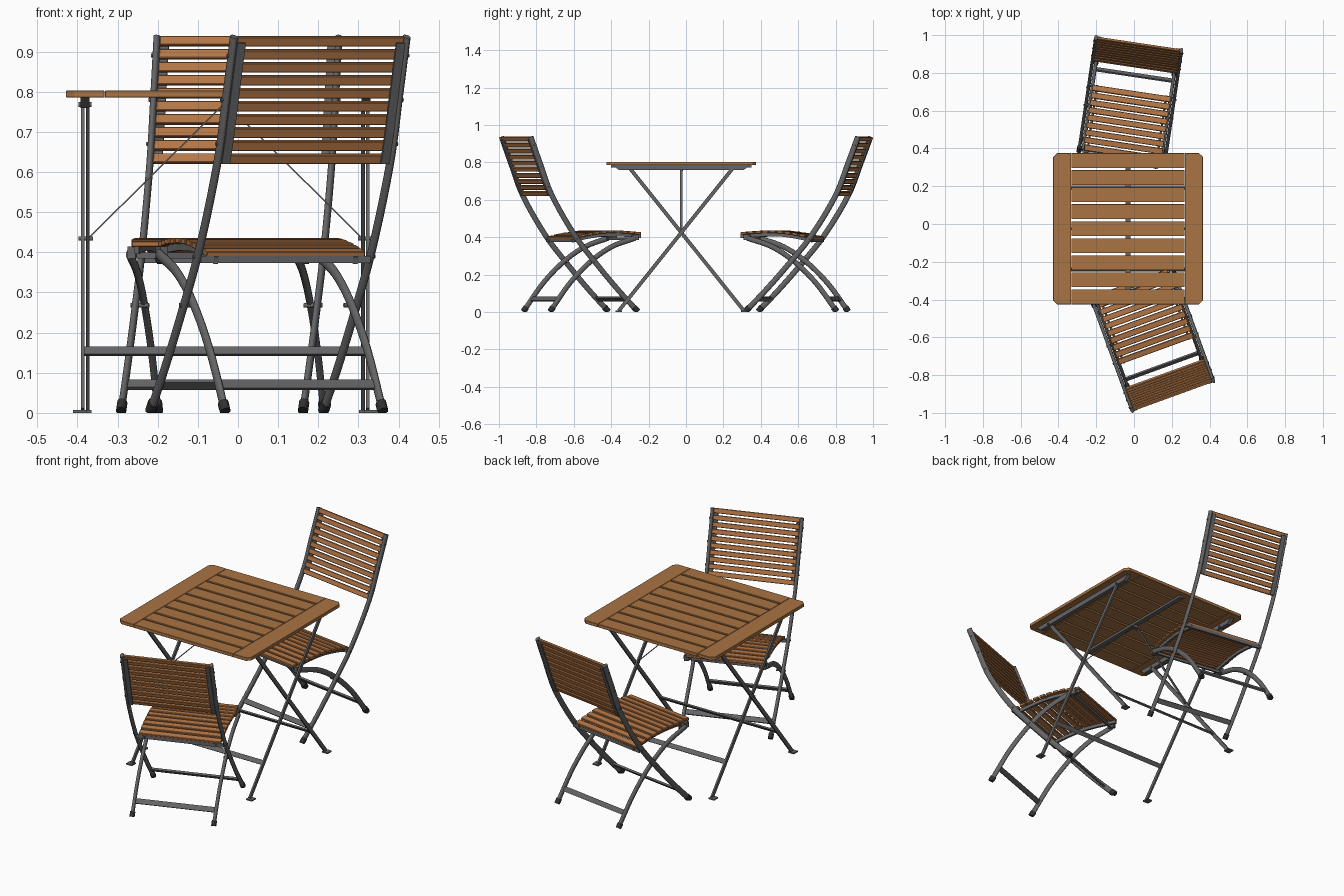
import bpy, bmesh, math
from mathutils import Matrix, Vector

if "Cube" in bpy.data.objects:
    bpy.data.objects.remove(bpy.data.objects["Cube"])


def material(name, rgb):
    m = bpy.data.materials.new(name)
    m.diffuse_color = (*rgb, 1)
    m.use_nodes = True
    m.node_tree.nodes["Principled BSDF"].inputs["Base Color"].default_value = m.diffuse_color
    return m


WOOD = material("table_wood", (0.40, 0.175, 0.057))
SLAT = material("chair_wood", (0.45, 0.18, 0.06))
METAL = material("grey_metal", (0.13, 0.13, 0.135))
RUBBER = material("black_rubber", (0.03, 0.03, 0.03))


def finish(bm, name, mat, world=Matrix(), smooth=False, bevel=0):
    bmesh.ops.recalc_face_normals(bm, faces=bm.faces)
    me = bpy.data.meshes.new(name)
    bm.to_mesh(me)
    bm.free()
    me.materials.append(mat)
    ob = bpy.data.objects.new(name, me)
    bpy.context.collection.objects.link(ob)
    ob.matrix_world = world
    if bevel:
        mod = ob.modifiers.new("edge", 'BEVEL')
        mod.width, mod.segments = bevel, 1
    if smooth:
        bpy.ops.object.select_all(action='DESELECT')
        ob.select_set(True)
        bpy.context.view_layer.objects.active = ob
        bpy.ops.object.shade_smooth_by_angle(angle=math.radians(50))


def box(bm, c, size, rot=Matrix()):
    m = Matrix.Translation(c) @ rot.to_4x4() @ Matrix.Diagonal((*size, 1))
    bmesh.ops.create_cube(bm, size=1, matrix=m)


def rod(bm, a, b, r, n=10):
    a, b = Vector(a), Vector(b)
    rot = (b - a).to_track_quat('Z', 'Y').to_matrix().to_4x4()
    bmesh.ops.create_cone(bm, cap_ends=True, segments=n, radius1=r, radius2=r,
                          depth=(b - a).length, matrix=Matrix.Translation((a + b) / 2) @ rot)


def beam(bm, a, b, wx, wn):
    """Flat bar in a y-z plane."""
    a, b = Vector(a), Vector(b)
    d = b - a
    box(bm, (a + b) / 2, (wx, wn, d.length), Matrix.Rotation(math.atan2(-d.y, d.z), 3, 'X'))


def prism(bm, pts, z0, z1):
    f = bm.faces.new([bm.verts.new((x, y, z0)) for x, y in pts])
    ext = bmesh.ops.extrude_face_region(bm, geom=[f])
    for v in ext["geom"]:
        if isinstance(v, bmesh.types.BMVert):
            v.co.z = z1


def spline(pts, steps=5):
    """Catmull-Rom through (s, z) points."""
    p = [Vector(q) for q in pts]
    p = [2 * p[0] - p[1]] + p + [2 * p[-1] - p[-2]]
    out = []
    for i in range(1, len(p) - 2):
        a, b, c, d = p[i - 1:i + 3]
        for k in range(steps):
            t = k / steps
            out.append(0.5 * (2 * b + (c - a) * t + (2 * a - 5 * b + 4 * c - d) * t * t
                              + (3 * b - a - 3 * c + d) * t ** 3))
    return out + [p[-2]]


def sweep(bm, x, path, rx, rn, n=12):
    """Oval tube along an (s, z) path, where s runs towards -y."""
    rings = []
    for i, p in enumerate(path):
        t = (path[min(i + 1, len(path) - 1)] - path[max(i - 1, 0)]).normalized()
        ring = []
        for k in range(n):
            a = 2 * math.pi * k / n
            q = p + Vector((-t.y, t.x)) * rn * math.sin(a)
            ring.append(bm.verts.new((x + rx * math.cos(a), -q.x, q.y)))
        rings.append(ring)
    for r0, r1 in zip(rings, rings[1:]):
        for k in range(n):
            bm.faces.new((r0[k], r0[(k + 1) % n], r1[(k + 1) % n], r1[k]))
    bm.faces.new(rings[0])
    bm.faces.new(rings[-1])


def at(path, i, v):
    """Point and tangent of the path where coordinate i equals v."""
    for a, b in zip(path, path[1:]):
        if min(a[i], b[i]) <= v <= max(a[i], b[i]):
            return a.lerp(b, (v - a[i]) / (b[i] - a[i])), (b - a).normalized()
    return path[-1], (path[-1] - path[-2]).normalized()


def along(t):
    """Rotation that lays a box's z axis along a downward tangent."""
    return Matrix.Rotation(-math.atan2(t.x, -t.y), 3, 'X')


POST = spline([(0, .937), (.055, .79), (.122, .62), (.25, .41), (.38, .25), (.495, .12), (.605, .006)])
ARC = spline([(.60, .395), (.47, .35), (.35, .272), (.23, .155), (.12, .006)])
SEAT = spline([(.25, .395), (.32, .412), (.42, .427), (.52, .428), (.64, .42)])
SIDES = (-1, 1)


def chair(tag, x, y, deg):
    world = Matrix.Translation((x, y, 0)) @ Matrix.Rotation(math.radians(deg), 4, 'Z')
    new = bmesh.new
    # bent back posts and arched crossing legs
    for name, path, px, rn in (("_back_posts", POST, .229, .015), ("_arched_legs", ARC, .209, .014)):
        bm = new()
        for s in SIDES:
            sweep(bm, s * px, path, .009, rn)
        for v in bm.verts:
            v.co.z = max(v.co.z, .002)
        finish(bm, tag + name, METAL, world, True)
    # rubber feet, flat on the ground
    bm = new()
    for s in SIDES:
        for path, px in ((POST, .229), (ARC, .209)):
            q, t = at(path, 1, .025)
            e = path[-1] + t * .004
            sweep(bm, s * px, [q, q.lerp(e, .5), e], .013, .017)
    for v in bm.verts:
        v.co.z = max(v.co.z, 0)
    finish(bm, tag + "_rubber_feet", RUBBER, world, True)
    # backrest slats and the strips behind them
    bm = new()
    for i in range(10):
        q, t = at(POST, 1, .926 - i * .0325)
        box(bm, (0, -q.x, q.y), (.442, .013, .025), along(t))
    finish(bm, tag + "_back_slats", SLAT, world, bevel=.002)
    bm = new()
    strip = [Vector((p.x - .009, p.y - .004)) for p in (at(POST, 1, z)[0] for z in (.925, .79, .7, .625))]
    for s in SIDES:
        for a, b in zip(strip, strip[1:]):
            beam(bm, (s * .211, -a.x, a.y), (s * .211, -b.x, b.y), .022, .007)
    finish(bm, tag + "_back_strips", METAL, world)
    # seat slats over side rails
    bm = new()
    for i in range(10):
        q, t = at(SEAT, 0, .266 + i * .0397)
        w = .42 if i < 8 else .42 - (i - 7) * .012
        box(bm, (0, -q.x, q.y), (w, .031, .014), Matrix.Rotation(-math.atan2(t.y, t.x), 3, 'X'))
    finish(bm, tag + "_seat_slats", SLAT, world, bevel=.002)
    bm = new()
    for s in SIDES:
        for a, b in zip(SEAT, SEAT[1:]):
            beam(bm, (s * .185, -a.x, a.y - .015), (s * .185, -b.x, b.y - .015), .012, .018)
        box(bm, (s * .2, -.605, .4), (.02, .035, .03))
    finish(bm, tag + "_seat_rails", METAL, world)
    # cross bars: under seat, between posts, between arched legs
    bm = new()
    box(bm, (0, -.257, .382), (.45, .012, .018))
    box(bm, (0, -.60, .392), (.40, .01, .014))
    for path, w in ((POST, .45), (ARC, .41)):
        q, t = at(path, 1, .07)
        box(bm, (0, -q.x, q.y), (w, .01, .026), along(t))
    finish(bm, tag + "_cross_bars", METAL, world)
    # pivot and slat bolts
    bm = new()
    for s in SIDES:
        rod(bm, (s * .195, -.363, .268), (s * .241, -.363, .268), .006)
        for z in (.89, .78, .67, .39):
            q, t = at(POST, 1, z)
            rod(bm, (s * .22, -q.x, z), (s * .241, -q.x, z), .005)
    finish(bm, tag + "_bolts", METAL, world, True)


chair("rear_chair", .025, .953, -8.5)
chair("front_chair", .205, -.908, 200)

# table top: end boards with cut corners, slats between
CX, CY = -.0315, -.025
bm = bmesh.new()
for s in SIDES:
    inner, outer, h, c = s * .301, s * .3965, .4, .02
    mid = outer - s * c
    prism(bm, [(CX + inner, CY - h), (CX + mid, CY - h), (CX + outer, CY - h + c),
               (CX + outer, CY + h - c), (CX + mid, CY + h), (CX + inner, CY + h)], .785, .803)
for i in range(9):
    box(bm, (CX, CY + (i - 4) * .0901, .794), (.6, .079, .018))
finish(bm, "table_top", WOOD, bevel=.0015)

# rails and centre batten below the top
bm = bmesh.new()
for s in SIDES:
    x = CX + s * .35
    vs = [bm.verts.new((x + dx, CY + dy, z)) for dx in (-.011, .011)
          for dy, z in ((-.365, .785), (.365, .785), (.335, .76), (-.335, .76))]
    bm.faces.new(vs[:4])
    bm.faces.new(vs[4:])
    for k in range(4):
        j = (k + 1) % 4
        bm.faces.new((vs[k], vs[j], vs[4 + j], vs[4 + k]))
box(bm, (CX, CY, .779), (.026, .75, .012))
finish(bm, "table_rails", METAL)

# crossing legs, feet, stretchers
bm = bmesh.new()
for d, off in ((1, .355), (-1, .343)):
    for s in SIDES:
        x = CX + s * off
        beam(bm, (x, CY - d * .335, .006), (x, CY + d * .275, .768), .009, .02)
        box(bm, (x + s * .007, CY - d * .335, .0035), (.034, .034, .007))
    box(bm, (CX, CY - d * .217, .154), (2 * off, .008, .024), Matrix.Rotation(-d * .675, 3, 'X'))
finish(bm, "table_legs", METAL)

# pivots and thin diagonal braces
bm = bmesh.new()
for s in SIDES:
    rod(bm, (CX + s * .33, CY, .434), (CX + s * .366, CY, .434), .005)
    a, b = Vector((CX + s * .34, CY, .436)), Vector((CX + s * .008, CY, .765))
    box(bm, (a + b) / 2, (.0035, .013, (b - a).length),
        Matrix.Rotation(math.atan2(b.x - a.x, b.z - a.z), 3, 'Y'))
    for y in (-.275, .275):
        rod(bm, (CX + s * .334, CY + y, .768), (CX + s * .366, CY + y, .768), .006)
box(bm, (CX, CY, .765), (.02, .016, .02))
finish(bm, "table_braces", METAL, smooth=True)
